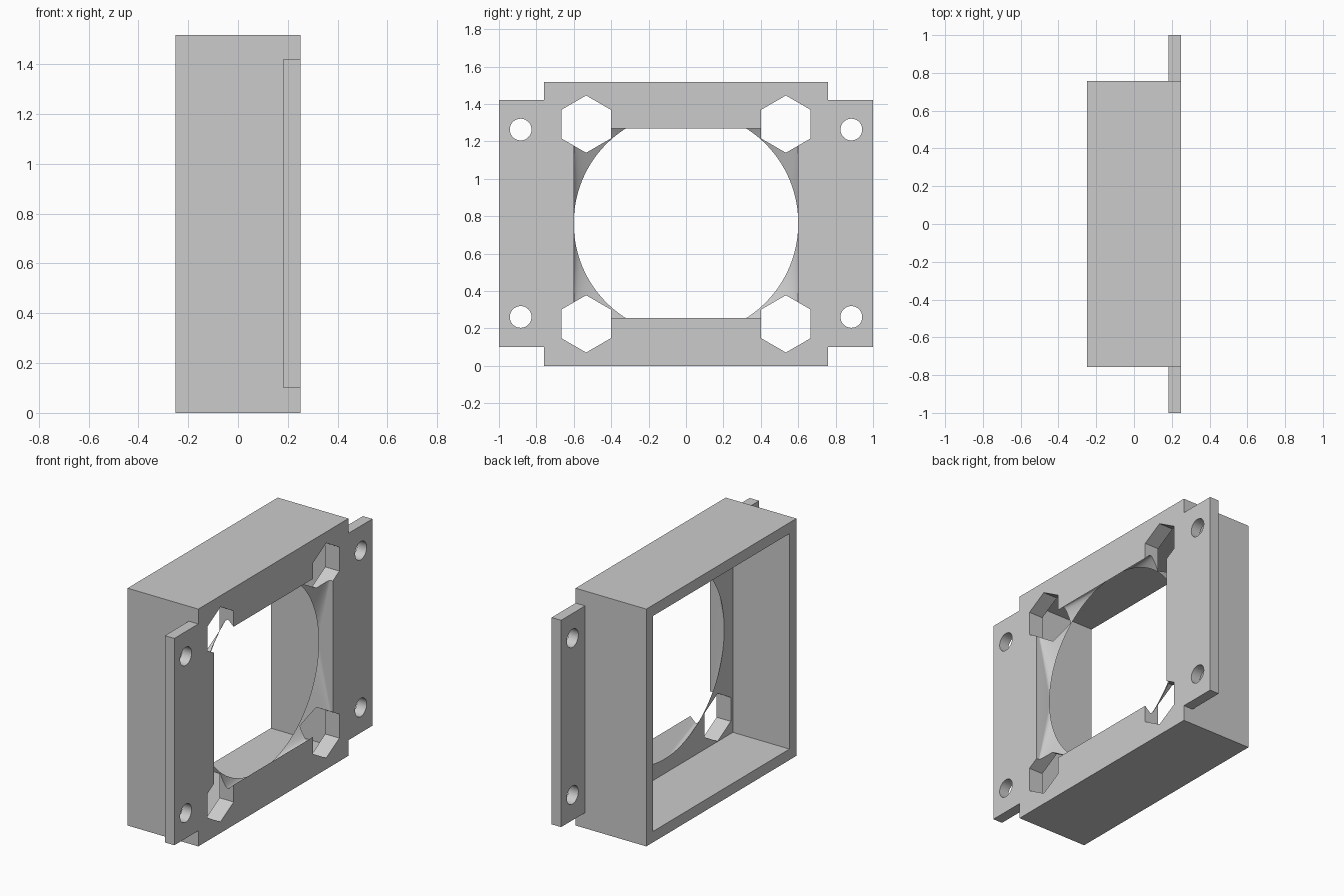
import bpy, bmesh, math
from mathutils import Matrix, Vector

cube = bpy.data.objects.get("Cube")
if cube:
    bpy.data.objects.remove(cube, do_unlink=True)

MID = 0.7585       # mid height of the frame
OPEN_Z = 0.7625    # centre of the opening and of the screw holes
FACE, INNER = 0.25, 0.15   # outer and inner side of the front wall

grey = bpy.data.materials.new("light grey plastic")
grey.use_nodes = True
grey.diffuse_color = (0.6, 0.6, 0.6, 1)
grey.node_tree.nodes["Principled BSDF"].inputs["Base Color"].default_value = (0.6, 0.6, 0.6, 1)


def make_object(name, bm):
    bmesh.ops.recalc_face_normals(bm, faces=bm.faces)
    mesh = bpy.data.meshes.new(name)
    bm.to_mesh(mesh)
    bm.free()
    mesh.materials.append(grey)
    obj = bpy.data.objects.new(name, mesh)
    bpy.context.collection.objects.link(obj)
    return obj


def box(name, low, high):
    low, high = Vector(low), Vector(high)
    bm = bmesh.new()
    place = Matrix.Translation((low + high) / 2) @ Matrix.Diagonal((high - low).to_4d())
    bmesh.ops.create_cube(bm, size=1, matrix=place)
    return make_object(name, bm)


def prism(name, y, z, radius, sides):
    """Regular prism along x that passes through the front wall, one corner up."""
    bm = bmesh.new()
    place = (Matrix.Translation((0.2, y, z)) @ Matrix.Rotation(math.pi / 2, 4, 'Y')
             @ Matrix.Rotation(math.pi / 2, 4, 'Z'))
    bmesh.ops.create_cone(bm, cap_ends=True, segments=sides, radius1=radius,
                          radius2=radius, depth=0.2, matrix=place)
    # turn so that corners, not flats, point up and down
    top = max(v.co.z for v in bm.verts)
    if sides == 6 and top < z + radius * 0.99:
        bmesh.ops.rotate(bm, verts=bm.verts, cent=(0, y, z),
                         matrix=Matrix.Rotation(math.pi / 6, 3, 'X'))
    return make_object(name, bm)


def funnel(name):
    """Hull from the rectangle on the outside to the circle on the inside."""
    bm = bmesh.new()
    eps = 0.0005
    for y in (-0.6, 0.6):
        for z in (-0.505, 0.505):
            bm.verts.new((FACE + eps, y, OPEN_Z + z))
    n = 96
    for i in range(n):
        a = 2 * math.pi * i / n
        bm.verts.new((INNER - eps, 0.6 * math.cos(a), OPEN_Z + 0.6 * math.sin(a)))
    bmesh.ops.convex_hull(bm, input=bm.verts)
    return make_object(name, bm)


def combine(target, other, operation):
    mod = target.modifiers.new(operation, 'BOOLEAN')
    mod.operation = operation
    mod.solver = 'EXACT'
    mod.object = other
    bpy.ops.object.select_all(action='DESELECT')
    bpy.context.view_layer.objects.active = target
    target.select_set(True)
    bpy.ops.object.modifier_apply(modifier=mod.name)
    bpy.data.objects.remove(other, do_unlink=True)


# Square housing with mounting flanges, hollow from the open side
frame = box("fan_mount_frame", (-0.25, -0.758, 0), (FACE, 0.758, 2 * MID))
combine(frame, box("flange", (0.183, -1, 0.1), (FACE, 1, 1.422)), 'UNION')
combine(frame, box("cavity", (-0.4, -0.688, 0.07), (INNER, 0.688, 2 * MID - 0.07)), 'DIFFERENCE')

# Air opening
combine(frame, funnel("air_opening"), 'DIFFERENCE')

# Hexagonal nut pockets and round screw holes in each corner
for sy in (-1, 1):
    for sz in (-1, 1):
        combine(frame, prism("nut_pocket", sy * 0.534, MID + sz * 0.534, 0.153, 6), 'DIFFERENCE')
        combine(frame, prism("screw_hole", sy * 0.884, OPEN_Z + sz * 0.501, 0.058, 40), 'DIFFERENCE')

frame.select_set(True)
bpy.context.view_layer.objects.active = frame
bpy.ops.object.shade_smooth_by_angle(angle=math.radians(25))
